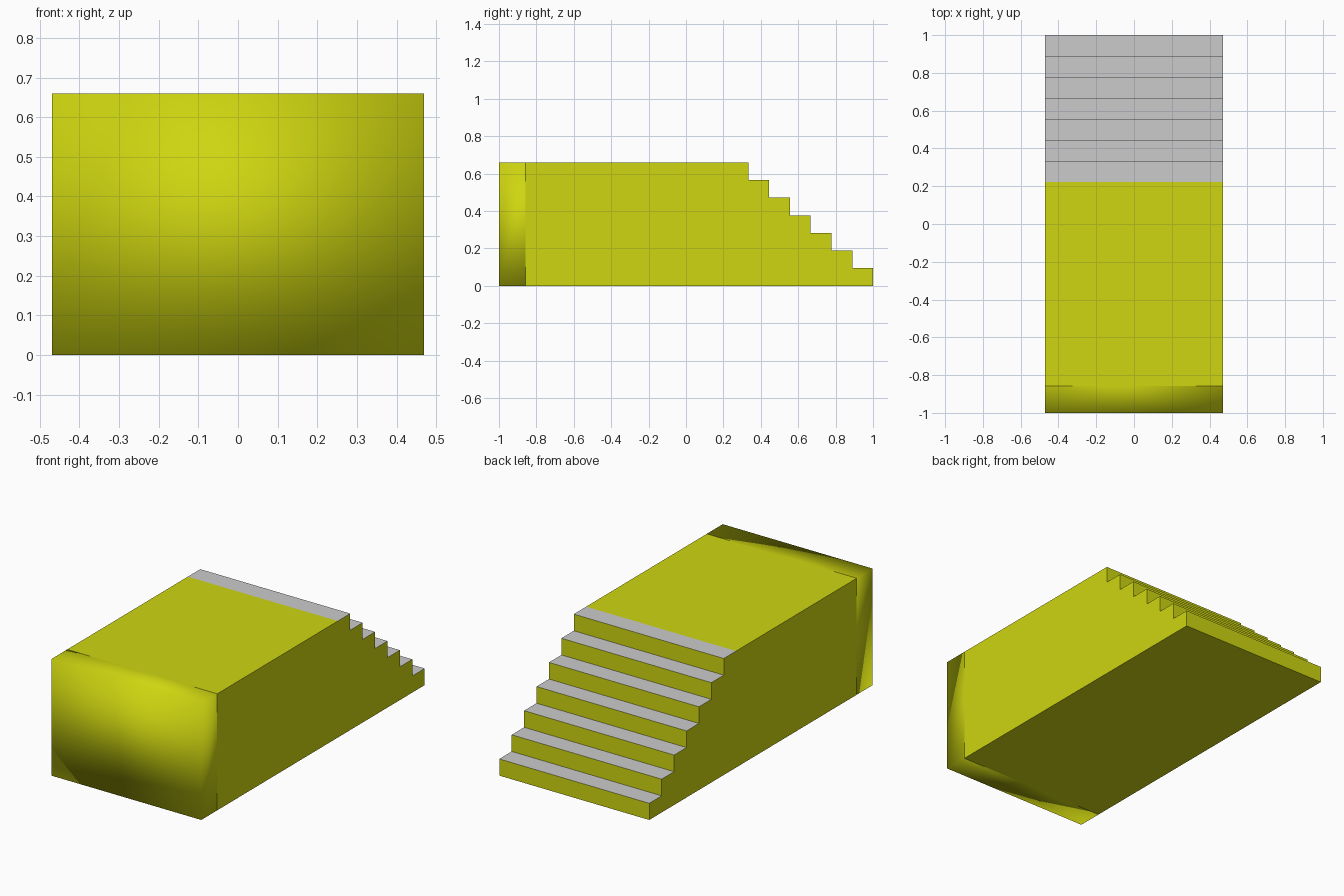
import bpy

if "Cube" in bpy.data.objects:
    bpy.data.objects.remove(bpy.data.objects["Cube"])

W, H = 0.47, 0.66          # half width, height
CAP_Y = -0.857             # where the smooth front cap meets the body
STEPS = 7
RISE, RUN = H / STEPS, 1 / 9
STAIR_Y = 1 - STEPS * RUN

yellow = bpy.data.materials.new("yellow")
yellow.diffuse_color = (0.62, 0.67, 0.005, 1)
yellow.use_nodes = True
yellow.node_tree.nodes["Principled BSDF"].inputs["Base Color"].default_value = yellow.diffuse_color


def make(name, verts, faces, mat=None, smooth=False):
    mesh = bpy.data.meshes.new(name)
    mesh.from_pydata(verts, [], faces)
    if mat:
        mesh.materials.append(mat)
    for p in mesh.polygons:
        p.use_smooth = smooth
    obj = bpy.data.objects.new(name, mesh)
    bpy.context.collection.objects.link(obj)
    return obj


# Side profile (y, z), counter-clockwise seen from +x
profile = [(CAP_Y, 0), (1, 0)]
for i in range(STEPS):
    y = 1 - i * RUN
    profile += [(y, (i + 1) * RISE), (y - RUN, (i + 1) * RISE)]
profile.append((CAP_Y, H))

n = len(profile)
verts = [(x, y, z) for x in (W, -W) for y, z in profile]
strips = [(i, i + n, i + 1 + n, i + 1) for i in range(n - 1)]
is_tread = [i >= 2 and i % 2 == 0 and i < n - 2 for i in range(n - 1)]

# Body: sides, underside, deck and risers
sides = [tuple(range(n)), tuple(reversed(range(n, 2 * n)))]
make("stair_block", verts,
     sides + [f for f, t in zip(strips, is_tread) if not t], yellow)

# Grey treads, one per step
for k in range(STEPS):
    y, z = 1 - k * RUN, (k + 1) * RISE
    make(f"tread_{k + 1}",
         [(-W, y - RUN, z), (W, y - RUN, z), (W, y, z), (-W, y, z)],
         [(0, 1, 2, 3)])

# Front cap: smooth-shaded box end, open where it joins the body
ring = [(-W, 0), (W, 0), (W, H), (-W, H)]
cap_verts = [(x, y, z) for y in (-1, CAP_Y) for x, z in ring]
cap_faces = [(0, 1, 2, 3)]
cap_faces += [(i, i + 4, (i + 1) % 4 + 4, (i + 1) % 4) for i in range(4)]
make("front_cap", cap_verts, cap_faces, yellow, smooth=True)
